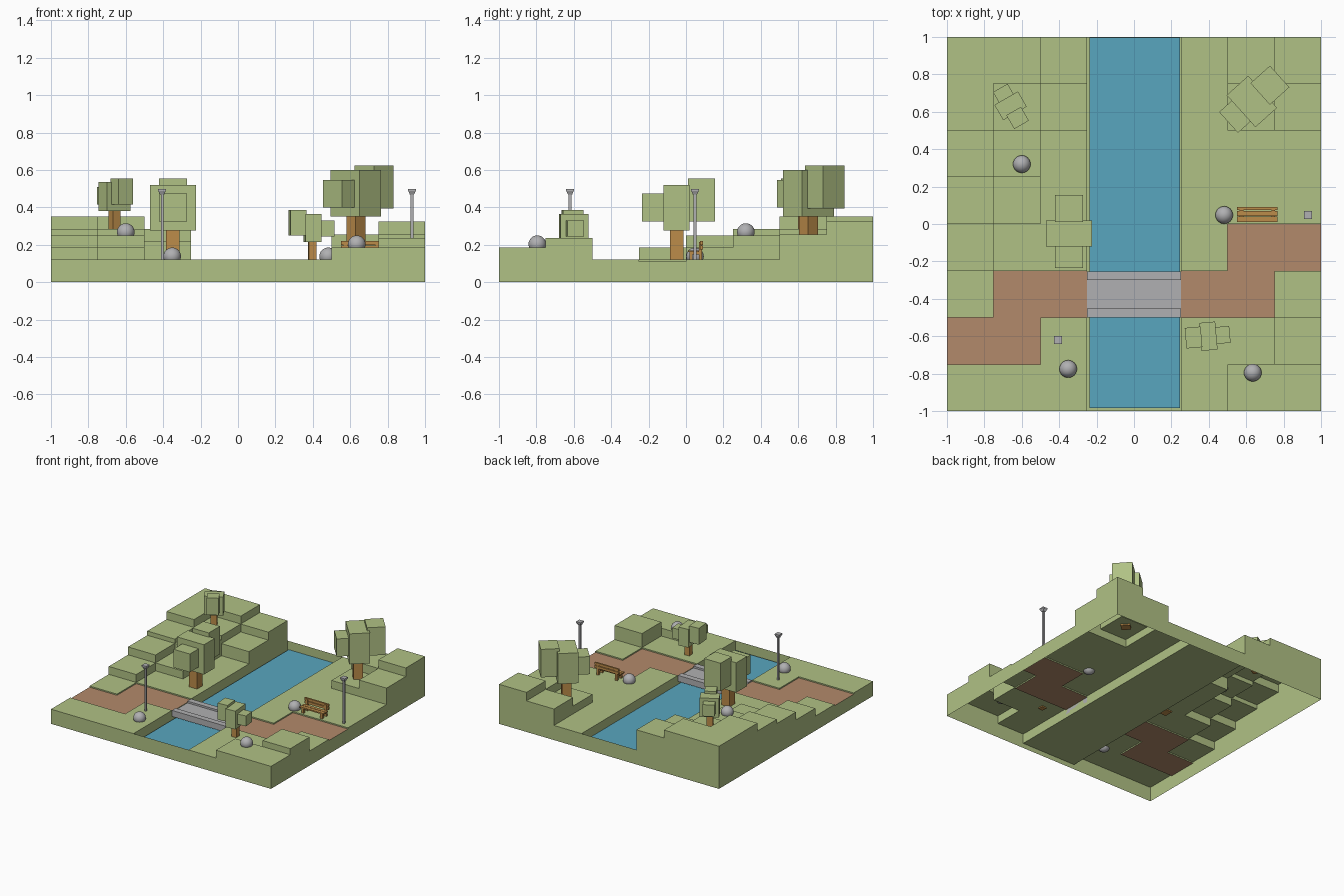
import bpy, bmesh, math
from mathutils import Matrix, Vector

if "Cube" in bpy.data.objects:
    bpy.data.objects.remove(bpy.data.objects["Cube"])


def material(name, rgb):
    m = bpy.data.materials.new(name)
    m.diffuse_color = (*rgb, 1)
    m.use_nodes = True
    m.node_tree.nodes["Principled BSDF"].inputs["Base Color"].default_value = m.diffuse_color
    return m


GRASS = material("grass green", (0.434, 0.535, 0.233))
PATH = material("path brown", (0.448, 0.253, 0.147))
WATER = material("water blue", (0.098, 0.38, 0.522))
STONE = material("stone grey", (0.434, 0.434, 0.445))
WOOD = material("wood orange", (0.507, 0.264, 0.068))


def finish(name, bm, *mats):
    me = bpy.data.meshes.new(name)
    bm.to_mesh(me)
    bm.free()
    for m in mats:
        me.materials.append(m)
    ob = bpy.data.objects.new(name, me)
    bpy.context.collection.objects.link(ob)
    return ob


def add_box(bm, x0, x1, y0, y1, z0, z1, mat=Matrix()):
    size = Matrix.Diagonal((x1 - x0, y1 - y0, z1 - z0, 1))
    mid = Matrix.Translation(((x0 + x1) / 2, (y0 + y1) / 2, (z0 + z1) / 2))
    return bmesh.ops.create_cube(bm, size=1, matrix=mat @ mid @ size)["verts"]


# Terrain: an open-bottomed sheet of 8 x 8 stepped cells, back row first
G, P, R = 0.12, 0.11, 0.04       # ground, sunken path, river bed
rows = [
    [.35, .35, .285, R, R, G, .255, .325],
    [.35, .285, .22, R, R, G, .185, .255],
    [.285, .25, G, R, R, G, G, G],
    [.25, .185, G, R, R, G, G, G],
    [.185, G, G, R, R, G, P, P],
    [G, P, P, R, R, P, P, G],
    [P, P, G, R, R, G, G, .235],
    [G, G, G, R, R, G, .185, .185],
][::-1]
N, S = 8, 0.25
bm = bmesh.new()


def quad(*pts):
    return bm.faces.new([bm.verts.new(p) for p in pts])


def wall(a, b, low, high):
    # a and b run left to right as seen from outside
    quad((*a, low), (*b, low), (*b, high), (*a, high))


for j in range(N):
    for i in range(N):
        h = rows[j][i]
        x, y = -1 + i * S, -1 + j * S
        c = [(x, y), (x + S, y), (x + S, y + S), (x, y + S)]
        quad(*[(*p, h) for p in c]).material_index = 1 if h == P else 0
        for k, (di, dj) in enumerate([(0, -1), (1, 0), (0, 1), (-1, 0)]):
            a, b = c[k], c[(k + 1) % 4]
            ni, nj = i + di, j + dj
            if 0 <= ni < N and 0 <= nj < N:
                if rows[nj][ni] < h:
                    wall(a, b, rows[nj][ni], h)
            else:
                wall(a, b, 0, max(h, G) if h == R else h)
bmesh.ops.remove_doubles(bm, verts=bm.verts, dist=1e-5)
finish("terrain", bm, GRASS, PATH)

# River surface
bm = bmesh.new()
quad((-.238, -.985, .05), (.245, -.985, .05), (.245, .998, .05), (-.238, .998, .05))
finish("river_water", bm, WATER)

# Bridge: deck between two side beams
bm = bmesh.new()
add_box(bm, -.25, .25, -.455, -.30, .085, .105)
for y in (-.50, -.30):
    add_box(bm, -.25, .25, y, y + .047, .07, .12)
finish("bridge", bm, STONE)


# Trees: a square trunk and a row of leaf blocks
def tree(n, x, y, base, angle, trunk, blocks):
    place = Matrix.Translation((x, y, 0)) @ Matrix.Rotation(math.radians(angle), 4, "Z")
    bm = bmesh.new()
    t = trunk / 2
    add_box(bm, -t, t, -t, t, base - .01, blocks[0][3] + .02, place)
    finish(f"tree_{n}_trunk", bm, WOOD)
    bm = bmesh.new()
    for u, su, sv, z0, z1 in blocks:
        add_box(bm, u - su / 2, u + su / 2, -sv / 2, sv / 2, z0, z1, place)
    finish(f"tree_{n}_leaves", bm, GRASS)


tree(1, -.66, .632, .285, -60, .047, [
    (0, .094, .145, .38, .535), (-.07, .08, .09, .415, .51), (.075, .085, .09, .415, .555)])
tree(2, -.348, -.05, G, 90, .072, [
    (0, .14, .245, .275, .52), (.133, .145, .15, .325, .555), (-.122, .125, .15, .325, .475)])
tree(3, .63, .655, .185, 42, .072, [
    (0, .155, .23, .35, .60), (.13, .14, .155, .395, .625), (-.10, .135, .15, .40, .545)])
tree(4, .398, -.60, G, 5, .042, [
    (0, .085, .15, .215, .365), (-.08, .085, .11, .25, .385), (.075, .08, .09, .245, .33)])

# Rocks: smooth balls sunk into the ground
for n, (x, y, z) in enumerate([(-.60, .32, .25), (-.352, -.775, G),
                               (.635, -.795, .185), (.482, .048, G)], 1):
    bm = bmesh.new()
    bmesh.ops.create_uvsphere(bm, u_segments=24, v_segments=14, radius=.047,
                              matrix=Matrix.Translation((x, y, z + .018)))
    for f in bm.faces:
        f.smooth = True
    finish(f"rock_{n}", bm, STONE)

# Lamps: thin post with a head that widens upwards
for n, (x, y) in enumerate([(-.406, -.62), (.93, .048)], 1):
    bm = bmesh.new()
    add_box(bm, x - .007, x + .007, y - .007, y + .007, G, .475)
    for v in add_box(bm, x - .02, x + .02, y - .02, y + .02, .468, .488):
        if v.co.z < .47:
            v.co.x = x + (v.co.x - x) * .55
            v.co.y = y + (v.co.y - y) * .55
    add_box(bm, x - .021, x + .021, y - .021, y + .021, .488, .498)
    finish(f"lamp_{n}", bm, STONE)

# Bench: two end frames, seat planks and back planks
bm = bmesh.new()
for x in (.565, .735):
    add_box(bm, x, x + .02, .018, .035, G, .16)
    add_box(bm, x, x + .02, .07, .086, G, .215)
    add_box(bm, x, x + .02, .018, .086, .148, .16)
for y in (.012, .043):
    add_box(bm, .55, .768, y, y + .027, .16, .17)
for z in (.175, .2):
    add_box(bm, .55, .768, .076, .09, z, z + .02)
finish("bench", bm, WOOD)
